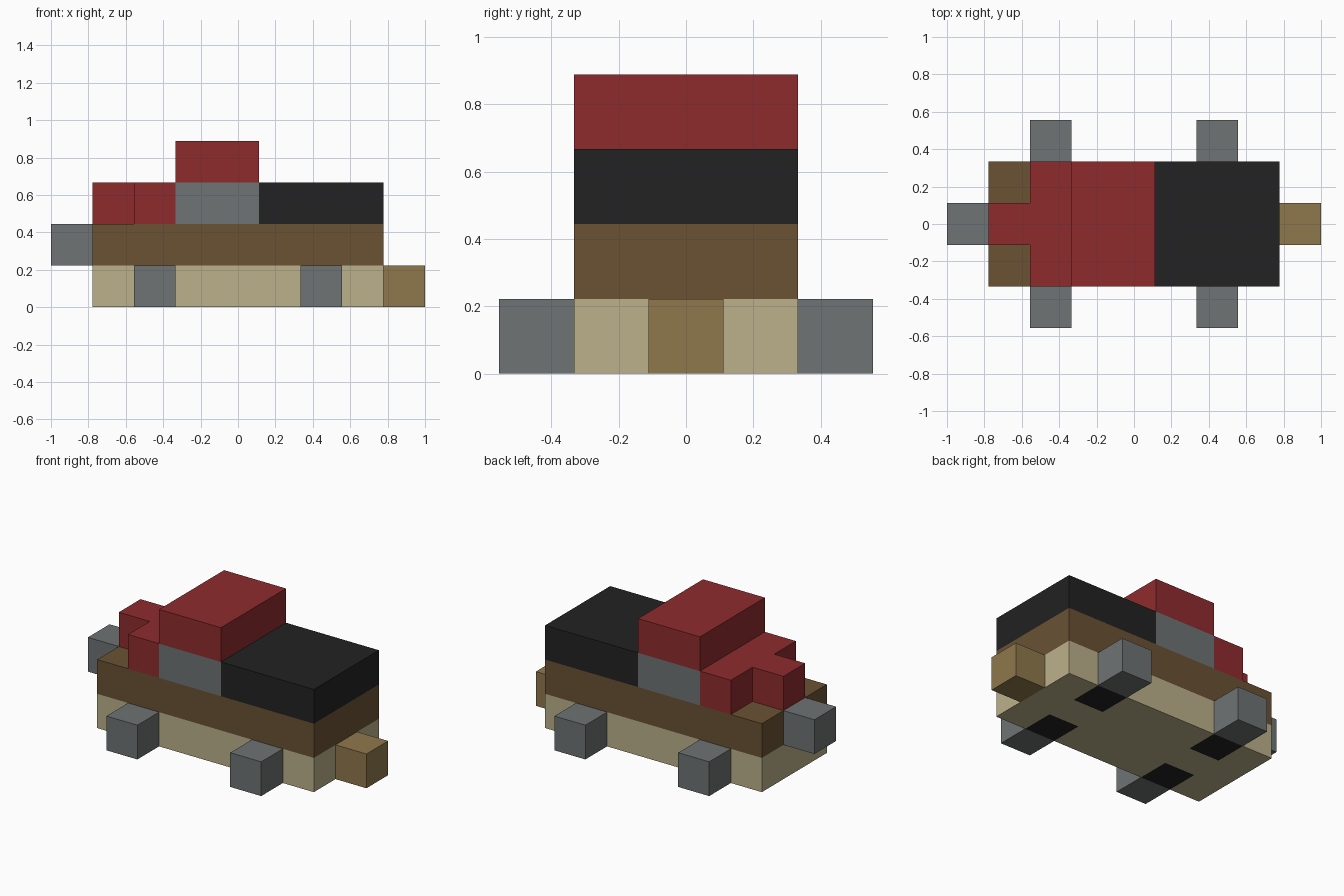
import bpy
import bmesh
from mathutils import Vector

cube = bpy.data.objects.get("Cube")
if cube:
    bpy.data.objects.remove(cube, do_unlink=True)

U = 2 / 9  # one block; all sizes below are in blocks


def linear(c):
    c /= 255
    return c / 12.92 if c <= 0.04045 else ((c + 0.055) / 1.055) ** 2.4


def material(name, *rgb):
    mat = bpy.data.materials.new(name)
    mat.use_nodes = True
    col = [linear(c) for c in rgb] + [1]
    mat.diffuse_color = col
    bsdf = mat.node_tree.nodes["Principled BSDF"]
    bsdf.inputs["Base Color"].default_value = col
    bsdf.inputs["Roughness"].default_value = 0.9
    return mat


red = material("red", 143, 43, 45)
black = material("black", 34, 34, 34)
brown = material("dark brown", 106, 82, 52)
tan = material("tan", 187, 177, 138)
gold = material("golden brown", 143, 120, 77)
grey = material("grey", 110, 115, 115)


def finish(name, bm, *mats):
    bmesh.ops.recalc_face_normals(bm, faces=bm.faces)
    mesh = bpy.data.meshes.new(name)
    bm.to_mesh(mesh)
    bm.free()
    for mat in mats:
        mesh.materials.append(mat)
    obj = bpy.data.objects.new(name, mesh)
    bpy.context.collection.objects.link(obj)
    return obj


def prism(name, outline, z0, z1, *mats, cuts=()):
    """Extrude a plan outline upwards, with optional (axis, position) cuts."""
    bm = bmesh.new()
    face = bm.faces.new([bm.verts.new((x * U, y * U, z0 * U)) for x, y in outline])
    top = bmesh.ops.extrude_face_region(bm, geom=[face])["geom"]
    verts = [v for v in top if isinstance(v, bmesh.types.BMVert)]
    bmesh.ops.translate(bm, verts=verts, vec=(0, 0, (z1 - z0) * U))
    for axis, pos in cuts:
        normal = Vector((0, 0, 0))
        normal[axis] = 1
        bmesh.ops.bisect_plane(bm, geom=bm.verts[:] + bm.edges[:] + bm.faces[:],
                               plane_co=normal * pos * U, plane_no=normal)
    return finish(name, bm, *mats)


def block(name, x0, x1, half_y, z0, z1, mat, y=0):
    lo, hi = y - half_y, y + half_y
    return prism(name, [(x0, lo), (x1, lo), (x1, hi), (x0, hi)], z0, z1, mat)


# Chassis, with dark wheel wells cut into its underside
axles = (-2, 2)
well_cuts = [(0, a + s) for a in axles for s in (-0.5, 0.5)] + [(1, -0.5), (1, 0.5)]
chassis = prism("chassis", [(-3.5, -1.5), (3.5, -1.5), (3.5, 1.5), (-3.5, 1.5)],
                0, 1, tan, black, cuts=well_cuts)
for f in chassis.data.polygons:
    over_axle = any(abs(f.center.x / U - a) < 0.4 for a in axles)
    if f.normal.z < -0.5 and over_axle and abs(f.center.y) > 0.5 * U:
        f.material_index = 1

# Body layers
block("body", -3.5, 3.5, 1.5, 1, 2, brown)
block("cargo_cover", 0.5, 3.5, 1.5, 2, 3, black)
block("cabin_windows", -1.5, 0.5, 1.5, 2, 3, grey)
block("cabin_roof", -1.5, 0.5, 1.5, 3, 4, red)

# T-shaped nose, narrow at the end
prism("stepped_nose", [(-1.5, -1.5), (-1.5, 1.5), (-2.5, 1.5), (-2.5, 0.5),
                       (-3.5, 0.5), (-3.5, -0.5), (-2.5, -0.5), (-2.5, -1.5)],
      2, 3, red)

# End blocks
block("nose_block", -4.5, -3.5, 0.5, 1, 2, grey)
block("tail_block", 3.5, 4.5, 0.5, 0, 1, gold)

# Wheels
for a in axles:
    for side, label in ((-1, "front"), (1, "back")):
        end = "nose" if a < 0 else "tail"
        block(f"{end}_{label}_wheel", a - 0.5, a + 0.5, 0.5, 0, 1, grey, y=2 * side)
